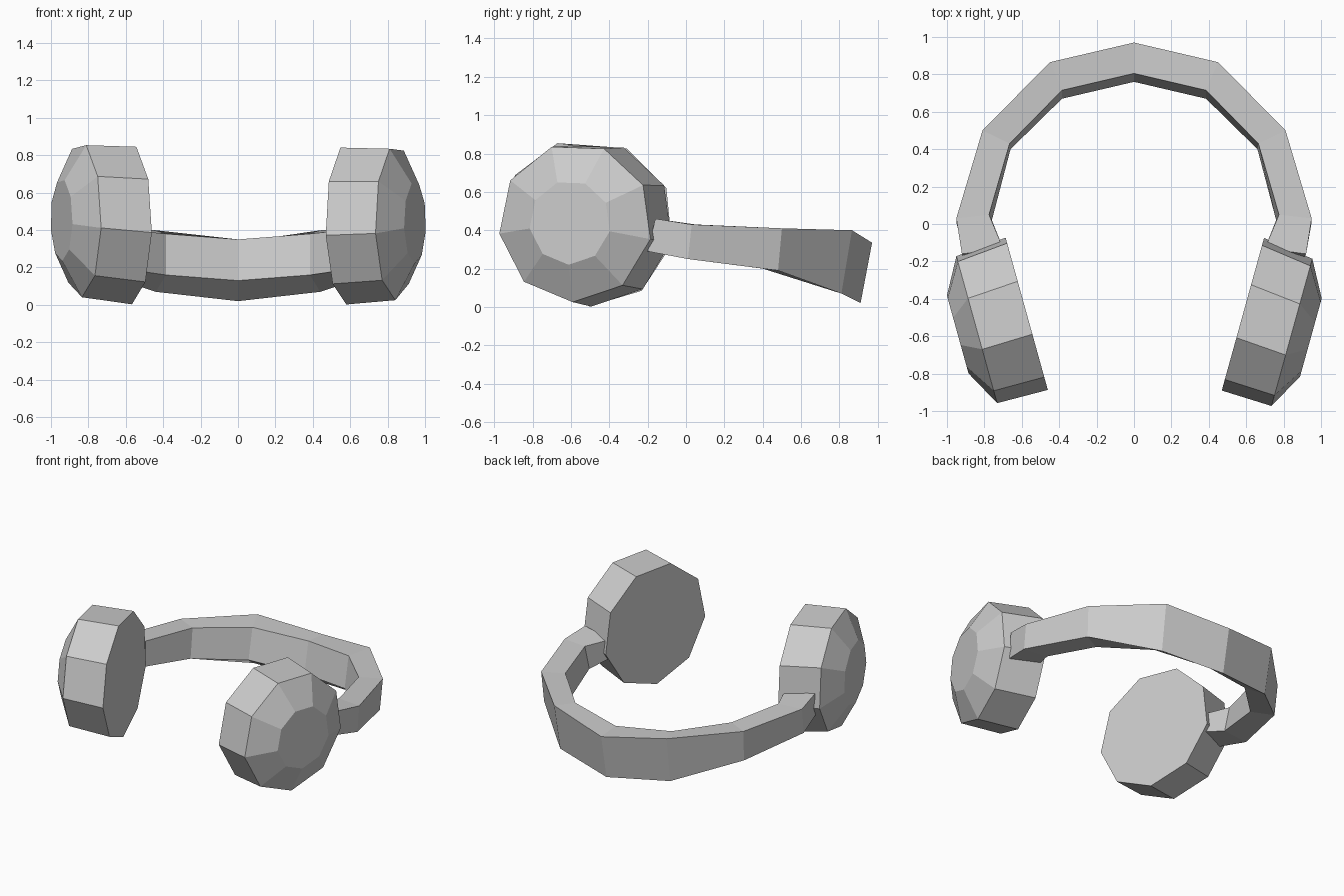
import bpy, bmesh, math
from mathutils import Vector

if "Cube" in bpy.data.objects:
    bpy.data.objects.remove(bpy.data.objects["Cube"])


def loft(name, rings):
    """Skin closed rings of equal length with flat faces and cap the ends."""
    bm = bmesh.new()
    loops = [[bm.verts.new(p) for p in ring] for ring in rings]
    n = len(loops[0])
    for a, b in zip(loops, loops[1:]):
        for i in range(n):
            j = (i + 1) % n
            bm.faces.new((a[i], a[j], b[j], b[i]))
    for ring in (loops[0], loops[-1]):
        face = bm.faces.new(ring)
        bmesh.ops.poke(bm, faces=[face])
    bmesh.ops.recalc_face_normals(bm, faces=bm.faces)
    mesh = bpy.data.meshes.new(name)
    bm.to_mesh(mesh)
    bm.free()
    obj = bpy.data.objects.new(name, mesh)
    bpy.context.collection.objects.link(obj)
    return obj


# Headband: half of the arc; each section is outer top, outer bottom, inner bottom, inner top
half = [
    [(.92, -.16, .46), (.90, -.20, .29), (.675, -.19, .31), (.70, -.13, .43)],
    [(.95, .03, .43), (.95, .01, .25), (.76, .02, .26), (.775, .05, .43)],
    [(.81, .50, .41), (.80, .48, .19), (.66, .40, .20), (.665, .43, .41)],
    [(.45, .865, .40), (.44, .81, .07), (.385, .67, .16), (.385, .715, .38)],
]
apex = [(0, .97, .335), (0, .91, .02), (0, .76, .13), (0, .805, .35)]
mirrored = [[(-x, y, z) for x, y, z in s] for s in reversed(half)]
loft("headband", half + [apex] + mirrored)


# Ear cups: nine-sided drum with a shallow domed outer face
def ear_cup(name, side, inner, outer, start):
    tilt = math.radians(15.5)
    back = Vector((side * math.sin(tilt), math.cos(tilt), 0))
    out = Vector((side * math.cos(tilt), -math.sin(tilt), 0))
    up = Vector((0, 0, 1))
    inner, outer = Vector(inner), Vector(outer)

    def ring(centre, r):
        angles = [math.radians(start + 40 * k) for k in range(9)]
        return [centre + r * (math.cos(a) * back + math.sin(a) * up) for a in angles]

    loft(name, [ring(inner, .43), ring(outer, .415), ring(outer + out * .105, .22)])


ear_cup("right_ear_cup", 1, (.583, -.48, .432), (.845, -.577, .44), 28)
ear_cup("left_ear_cup", -1, (-.575, -.475, .432), (-.842, -.56, .455), 26)
